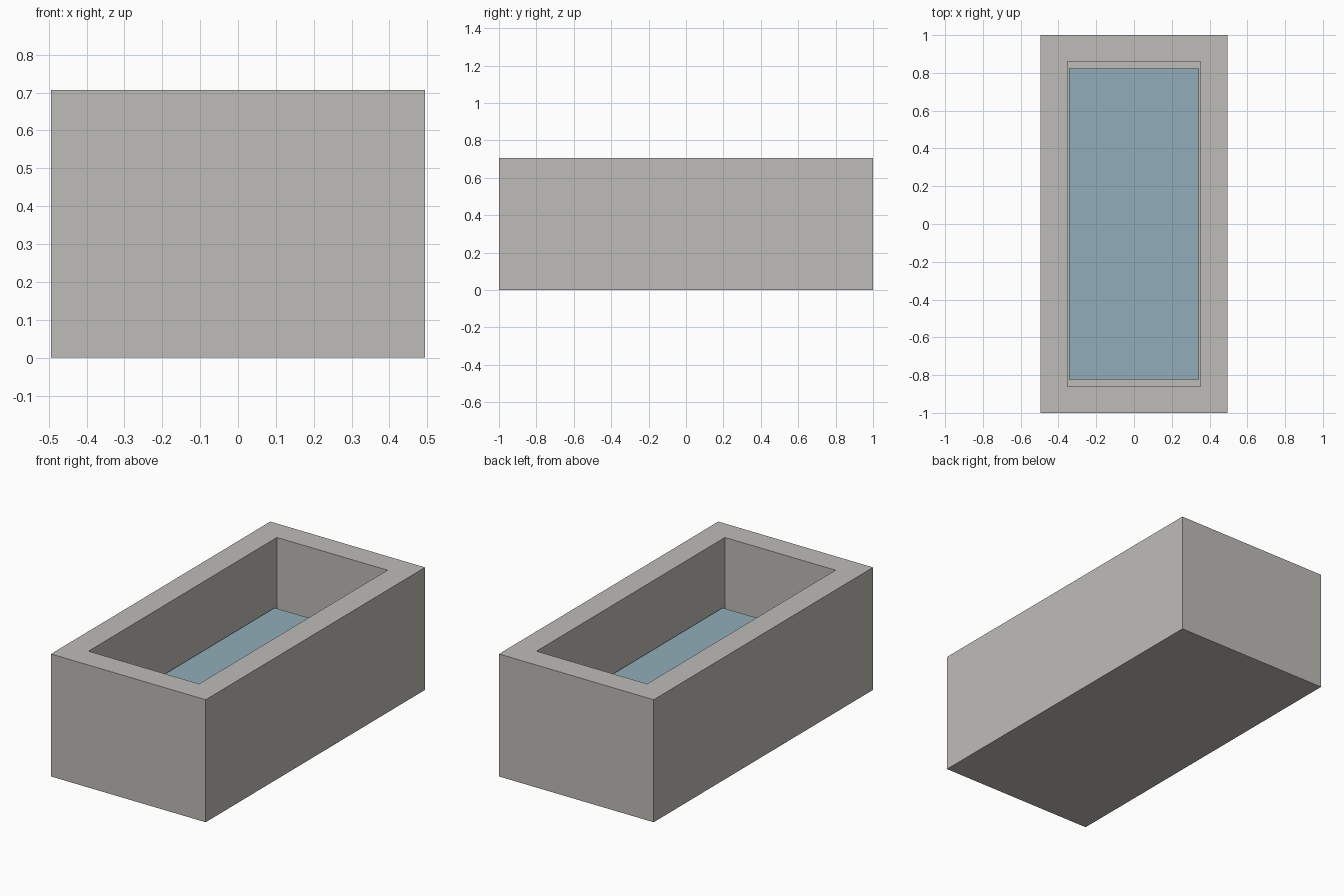
import bpy, bmesh
from mathutils import Matrix

if "Cube" in bpy.data.objects:
    bpy.data.objects.remove(bpy.data.objects["Cube"])


def material(name, rgb):
    m = bpy.data.materials.new(name)
    m.diffuse_color = (*rgb, 1.0)
    m.use_nodes = True
    m.node_tree.nodes["Principled BSDF"].inputs["Base Color"].default_value = m.diffuse_color
    return m


def add_object(name, bm, mat):
    mesh = bpy.data.meshes.new(name)
    bm.to_mesh(mesh)
    bm.free()
    mesh.materials.append(mat)
    obj = bpy.data.objects.new(name, mesh)
    bpy.context.collection.objects.link(obj)
    return obj


stone = material("grey stone", (0.515, 0.503, 0.474))
water_blue = material("water blue", (0.283, 0.423, 0.491))

HALF_X, HALF_Y, HEIGHT = 0.494, 1.0, 0.707
WALL, FLOOR, WATER_Z = 0.141, 0.141, 0.317

# Stone basin: a block whose top is inset to a rim and pushed down into a well
bm = bmesh.new()
size = Matrix.Diagonal((2 * HALF_X, 2 * HALF_Y, HEIGHT, 1))
bmesh.ops.create_cube(bm, size=1, matrix=Matrix.Translation((0, 0, HEIGHT / 2)) @ size)
bm.normal_update()
top = max(bm.faces, key=lambda f: f.calc_center_median().z)
bmesh.ops.inset_region(bm, faces=[top], thickness=WALL, use_even_offset=True)
well = bmesh.ops.extrude_discrete_faces(bm, faces=[top])["faces"][0]
bmesh.ops.translate(bm, verts=well.verts, vec=(0, 0, FLOOR - HEIGHT))
bmesh.ops.recalc_face_normals(bm, faces=bm.faces)
add_object("stone_basin", bm, stone)

# Water: a flat sheet, slightly smaller than the well
bm = bmesh.new()
bmesh.ops.create_grid(bm, x_segments=1, y_segments=1, size=1,
                      matrix=Matrix.Translation((0, 0, WATER_Z)) @ Matrix.Diagonal((0.343, 0.824, 1, 1)))
add_object("water_surface", bm, water_blue)
